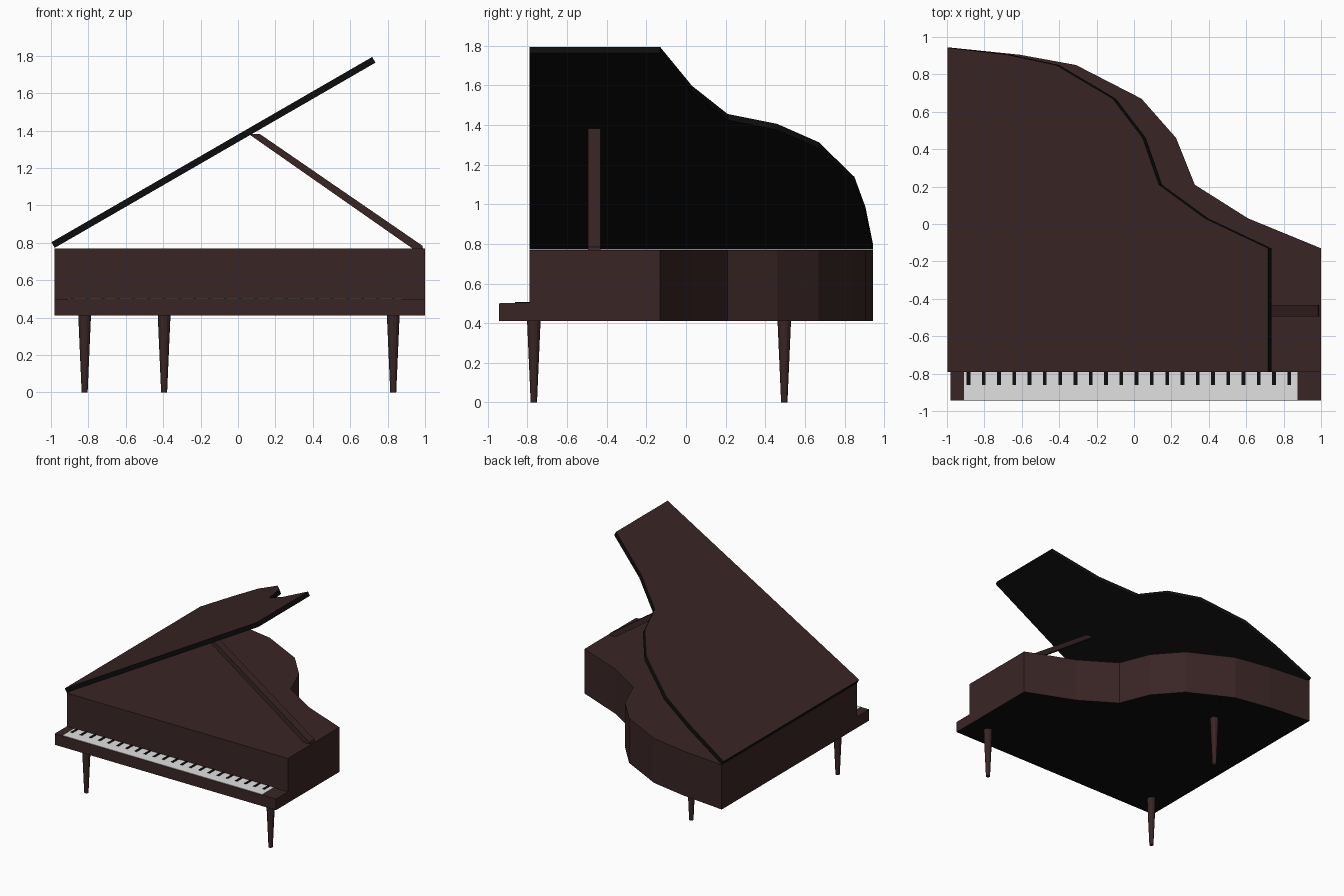
import bpy, bmesh, math
from mathutils import Matrix, Vector

if "Cube" in bpy.data.objects:
    bpy.data.objects.remove(bpy.data.objects["Cube"])


def material(name, rgb):
    m = bpy.data.materials.new(name)
    m.diffuse_color = (*rgb, 1)
    m.use_nodes = True
    m.node_tree.nodes["Principled BSDF"].inputs["Base Color"].default_value = m.diffuse_color
    return m


BROWN = material("dark brown wood", (0.042, 0.0185, 0.0185))
BLACK = material("black lacquer", (0.004, 0.004, 0.004))
WHITE = material("key white", (0.75, 0.75, 0.75))


def prism(name, pts, depth, mats, rule=None, matrix=Matrix()):
    """Extrude a flat outline along local z; rule(normal) picks the material index."""
    bm = bmesh.new()
    face = bm.faces.new([bm.verts.new((x, y, 0)) for x, y in pts])
    ext = bmesh.ops.extrude_face_region(bm, geom=[face])
    bmesh.ops.translate(bm, vec=(0, 0, depth),
                        verts=[v for v in ext["geom"] if isinstance(v, bmesh.types.BMVert)])
    bmesh.ops.recalc_face_normals(bm, faces=bm.faces)
    if rule:
        for f in bm.faces:
            f.material_index = rule(f.normal)
    return finish(name, bm, mats, matrix)


def finish(name, bm, mats, matrix=Matrix()):
    me = bpy.data.meshes.new(name)
    bm.transform(matrix)
    bm.to_mesh(me)
    bm.free()
    for m in mats:
        me.materials.append(m)
    ob = bpy.data.objects.new(name, me)
    bpy.context.collection.objects.link(ob)
    return ob


def rect(x0, x1, y0, y1):
    return [(x0, y0), (x1, y0), (x1, y1), (x0, y1)]


def at(x, y, z):
    return Matrix.Translation((x, y, z))


def black_below(n):
    return 1 if n.z < -0.5 else 0


def black_except_top(n):
    return 0 if n.z > 0.5 else 1


# Curved case outline shared by body and lid
LEFT = -0.98
outline = [(LEFT, -0.79), (1.0, -0.79), (1.0, -0.13), (0.61, 0.03), (0.325, 0.21),
           (0.225, 0.46), (0.04, 0.67), (-0.31, 0.85), (-0.61, 0.905), (LEFT, 0.943)]

# Case and key bed, black underneath
prism("case", outline, 0.36, [BROWN, BLACK], black_below, at(0, 0, 0.41))
prism("key_bed", rect(LEFT, 1.0, -0.943, -0.79), 0.09, [BROWN, BLACK], black_below, at(0, 0, 0.41))

# Lid hinged open on the left edge
lid_outline = [(x - LEFT, y) for x, y in outline]
hinge = at(LEFT, 0, 0.773) @ Matrix.Rotation(math.radians(-30), 4, "Y")
prism("lid", lid_outline, 0.035, [BROWN, BLACK], black_except_top, hinge)

# Keyboard: white strip with evenly spaced black keys
prism("white_keys", rect(-0.91, 0.875, -0.94, -0.79), 0.004, [WHITE], None, at(0, 0, 0.499))
for i in range(22):
    x = -0.885 + i * 0.0817
    prism("black_key", rect(x - 0.01, x + 0.01, -0.862, -0.79), 0.005, [BLACK], None, at(0, 0, 0.501))

# Lid prop, a slanted bar drawn in the xz plane
prop = [(0.935, 0.768), (0.99, 0.768), (0.985, 0.785), (0.115, 1.383), (0.055, 1.383)]
prism("lid_prop", prop, 0.063, [BROWN], None,
      at(0, -0.432, 0) @ Matrix.Rotation(math.radians(90), 4, "X"))

# Tapered legs
for name, x, y in (("front_left_leg", -0.82, -0.768), ("front_right_leg", 0.83, -0.768),
                   ("back_leg", -0.395, 0.496)):
    bm = bmesh.new()
    bmesh.ops.create_cone(bm, cap_ends=True, segments=12, radius1=0.016, radius2=0.034, depth=0.41)
    finish(name, bm, [BROWN], at(x, y, 0.205))
